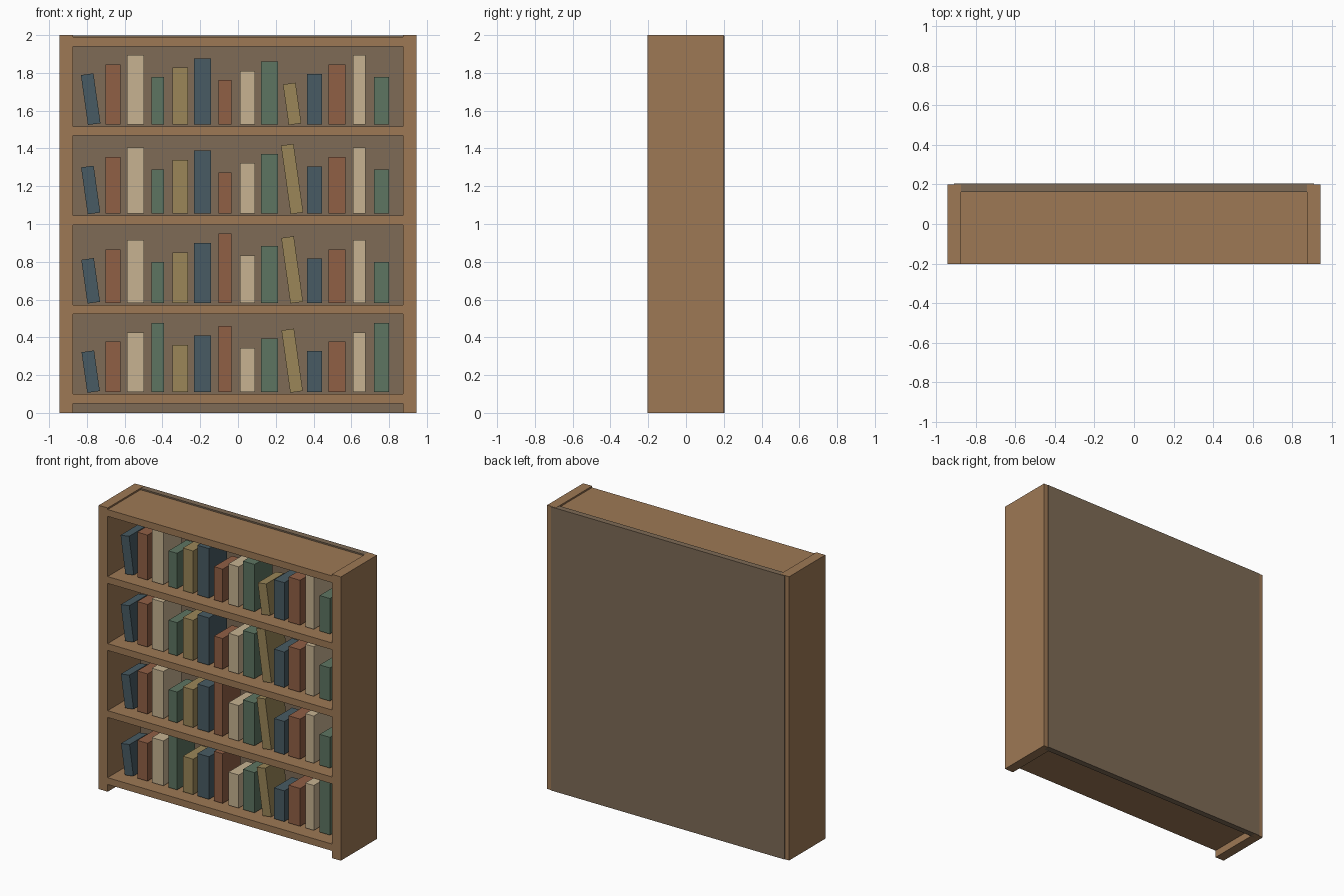
import bpy
import bmesh
from mathutils import Matrix

if "Cube" in bpy.data.objects:
    bpy.data.objects.remove(bpy.data.objects["Cube"])


def material(name, rgb):
    m = bpy.data.materials.new(name)
    m.diffuse_color = (*rgb, 1)
    m.use_nodes = True
    m.node_tree.nodes["Principled BSDF"].inputs["Base Color"].default_value = m.diffuse_color
    return m


WOOD = material("wood", (0.34, 0.19, 0.09))
BACK = material("back_board", (0.21, 0.147, 0.093))
COVERS = [
    material("blue_cover", (0.065, 0.105, 0.125)),
    material("red_cover", (0.28, 0.115, 0.06)),
    material("cream_cover", (0.57, 0.45, 0.285)),
    material("green_cover", (0.11, 0.178, 0.12)),
    material("gold_cover", (0.325, 0.24, 0.098)),
]


def box(name, size, center, mat, tilt=0.0):
    bm = bmesh.new()
    bmesh.ops.create_cube(bm, size=1, matrix=Matrix.Diagonal((*size, 1)))
    me = bpy.data.meshes.new(name)
    bm.to_mesh(me)
    bm.free()
    me.materials.append(mat)
    ob = bpy.data.objects.new(name, me)
    ob.location = center
    ob.rotation_euler.y = tilt
    bpy.context.collection.objects.link(ob)
    return ob


# Upright side panels
for side, sx in (("left", -1), ("right", 1)):
    box(f"{side}_side_panel", (0.07, 0.402, 2.0), (sx * 0.909, -0.002, 1.0), WOOD)

# Back board, let into the side panels and standing slightly proud behind
box("back_panel", (1.82, 0.042, 1.999), (0, 0.183, 0.9995), BACK)

# Five evenly spaced shelves, the last one being the top
SHELF_T, PITCH, FIRST_TOP = 0.048, 0.4725, 0.099
shelf_tops = [FIRST_TOP + PITCH * k for k in range(5)]
for k, top in enumerate(shelf_tops):
    box(f"shelf_{k}", (1.748, 0.365, SHELF_T), (0, -0.0205, top - SHELF_T / 2), WOOD)

# Books: repeating widths, heights and cover colours; every ninth leans left
WIDTHS = (0.067, 0.08, 0.09)
for row, top in enumerate(shelf_tops[:4]):
    for i in range(14):
        h = 0.217 + 0.0166 * ((3 * i + row) % 10)
        box(f"book_{row}_{i}", (WIDTHS[i % 3], 0.2, h),
            (-0.78 + 0.1185 * i, -0.02, top + 0.011 + h / 2),
            COVERS[i % 5], -0.14 if i % 9 == 0 else 0.0)
